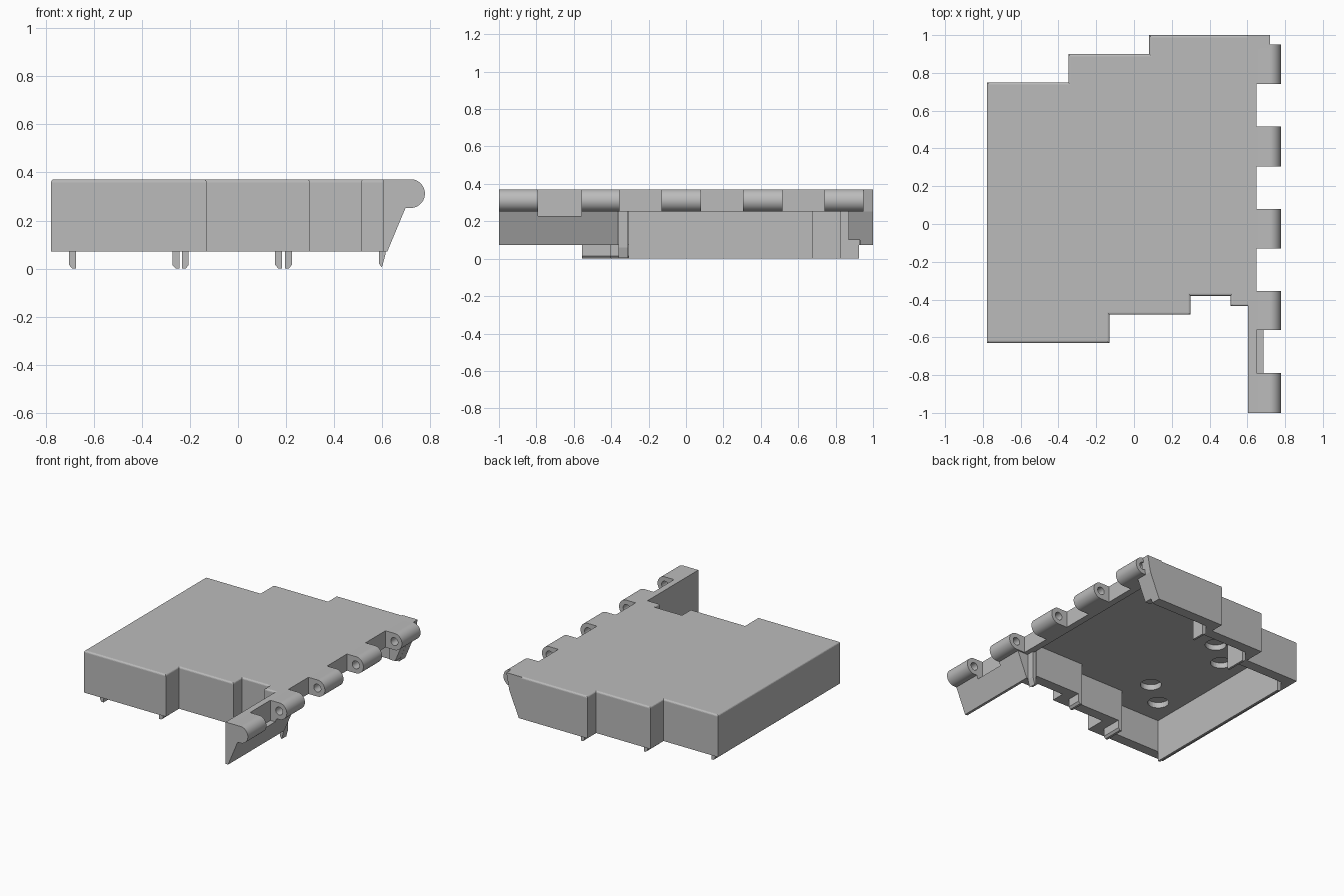
import bpy, bmesh
from math import sin, cos, pi, radians

old = bpy.data.objects.get("Cube")
if old:
    bpy.data.objects.remove(old, do_unlink=True)

grey = bpy.data.materials.new("plain_grey")
grey.use_nodes = True
COLOUR = (0.5, 0.5, 0.5, 1)
grey.diffuse_color = COLOUR
grey.node_tree.nodes["Principled BSDF"].inputs["Base Color"].default_value = COLOUR

TOP, RIM, CEILING, WALL, FILLET = 0.371, 0.072, 0.308, 0.075, 0.012
BEAM_Z = 0.252                      # underside of hinge
PIN_X, PIN_Z, PIN_R = 0.718, 0.312, 0.06


def loft(bm, rings):
    """Skin a stack of matching point rings and cap both ends."""
    rows = [[bm.verts.new(p) for p in ring] for ring in rings]
    bm.faces.new(rows[0])
    bm.faces.new(rows[-1][::-1])
    for a, b in zip(rows, rows[1:]):
        for i in range(len(a)):
            j = (i + 1) % len(a)
            bm.faces.new((a[i], b[i], b[j], a[j]))


def add_prism(bm, pts, lo, hi, axis):
    """Extrude a flat profile along z (x, y points) or y (x, z points)."""
    loft(bm, [[(u, v, w) if axis == "z" else (u, w, v) for u, v in pts] for w in (lo, hi)])


def finish(name, bm):
    bmesh.ops.recalc_face_normals(bm, faces=bm.faces)
    mesh = bpy.data.meshes.new(name)
    bm.to_mesh(mesh)
    bm.free()
    mesh.materials.append(grey)
    obj = bpy.data.objects.new(name, mesh)
    bpy.context.collection.objects.link(obj)
    return obj


def prism(name, pts, lo, hi, axis="y"):
    bm = bmesh.new()
    add_prism(bm, pts, lo, hi, axis)
    return finish(name, bm)


def arc(cx, cy, r, n, start=0.0, sweep=2 * pi):
    return [(cx + r * cos(start + sweep * i / n), cy + r * sin(start + sweep * i / n))
            for i in range(n)]


def activate(obj):
    bpy.ops.object.select_all(action="DESELECT")
    obj.select_set(True)
    bpy.context.view_layer.objects.active = obj


def cut(obj, cutter):
    cutter.hide_render = True
    mod = obj.modifiers.new("cut", "BOOLEAN")
    mod.operation, mod.solver, mod.object = "DIFFERENCE", "EXACT", cutter
    activate(obj)
    bpy.ops.object.modifier_apply(modifier=mod.name)
    bpy.data.objects.remove(cutter, do_unlink=True)


def outline(t, right):
    """Stepped plan of the cover, moved inwards by t."""
    front = [(-0.778 + t, -0.63), (-0.13 - t, -0.48), (0.299 - t, -0.38), (0.512 + t, -0.435)]
    back = [(-0.778 + t, 0.75), (-0.348 + t, 0.90), (0.08 + t, 1.0)]
    pts = []
    for steps, shift in ((front, t), (back, -t)):
        ends = [s[0] for s in steps[1:]] + [right]
        run = []
        for (x, y), end in zip(steps, ends):
            run += [(x, y + shift), (end, y + shift)]
        pts += run if steps is front else run[::-1]
    return pts


# Stepped cover with a small rounded top edge
levels = [(0, RIM)]
for i in range(5):
    a = pi / 2 * i / 4
    levels.append((FILLET * (1 - cos(a)), TOP - FILLET * (1 - sin(a))))
bm = bmesh.new()
loft(bm, [[(x, y, z) for x, y in outline(t, 0.603)] for t, z in levels])
cover = finish("cover_shell", bm)
cut(cover, prism("cavity_cutter", outline(WALL, 0.70), -0.1, CEILING, "z"))

# Round blind pockets in the thick ceiling
bm = bmesh.new()
for x, y in ((-0.32, 0.46), (-0.50, 0.30), (-0.33, -0.22), (-0.52, -0.37)):
    add_prism(bm, arc(x, y, 0.07, 32), CEILING - 0.05, CEILING + 0.04, "z")
cut(cover, finish("pocket_cutter", bm))

# Hinge beam along the open side
prism("hinge_beam", [(0.60, BEAM_Z), (0.648, BEAM_Z), (0.648, TOP), (0.60, TOP)], -0.365, 0.93)


# Slanted flange, lowered between the first two knuckles
def flange(name, ledge, lo, hi):
    tip = 0.622 + (ledge - RIM) * 0.417
    prism(name, [(0.603, RIM), (0.622, RIM), (tip, ledge), (0.648, ledge),
                 (0.648, TOP), (0.603, TOP)], lo, hi)


flange("flange_front", BEAM_Z, -1.0, -0.79)
flange("flange_recess", 0.227, -0.79, -0.56)
flange("flange_rear", BEAM_Z, -0.56, -0.365)

# Back end wall with a small inner shoulder
prism("end_wall", [(0.60, RIM), (0.622, RIM), (0.697, BEAM_Z), (0.72, TOP), (0.60, TOP)],
      0.93, 1.0)
prism("end_shoulder", [(0.59, 0.10), (0.633, 0.10), (0.697, BEAM_Z), (0.59, BEAM_Z)],
      0.87, 0.93)

# Hinge knuckles with a pin bore
bm = bmesh.new()
profile = [(0.648, TOP), (0.648, BEAM_Z)] + arc(PIN_X, PIN_Z, PIN_R, 20, -pi / 2, pi)
profile.append((PIN_X, TOP))
for lo, hi in ((-1.0, -0.79), (-0.56, -0.355), (-0.13, 0.08), (0.305, 0.515), (0.74, 0.95)):
    add_prism(bm, profile, lo, hi, "y")
knuckles = finish("hinge_knuckles", bm)
cut(knuckles, prism("bore_cutter", arc(PIN_X, PIN_Z, 0.028, 24), -0.95, 0.96))
activate(knuckles)
bpy.ops.object.shade_smooth_by_angle(angle=radians(30))


# Locating ribs inside the walls, with chamfered tips
def rib(name, x, lo, hi, side):
    w = 0.029 * side
    prism(name, [(x, CEILING + 0.01), (x, 0.015), (x + w * 0.45, 0.0), (x + w, 0.0),
                 (x + w, CEILING + 0.01)], lo, hi)


rib("left_rib", -0.703, -0.555, 0.675, 1)
rib("front_rib_inner", -0.205, -0.555, -0.405, -1)
rib("front_rib_outer", 0.224, -0.405, -0.305, -1)
rib("back_rib_inner", -0.273, 0.675, 0.825, 1)
rib("back_rib_outer", 0.155, 0.825, 0.925, 1)
prism("hinge_side_clip", [(0.587, CEILING + 0.01), (0.587, 0.02), (0.599, 0.005),
                          (0.614, 0.06), (0.614, CEILING + 0.01)], -0.362, -0.31)
